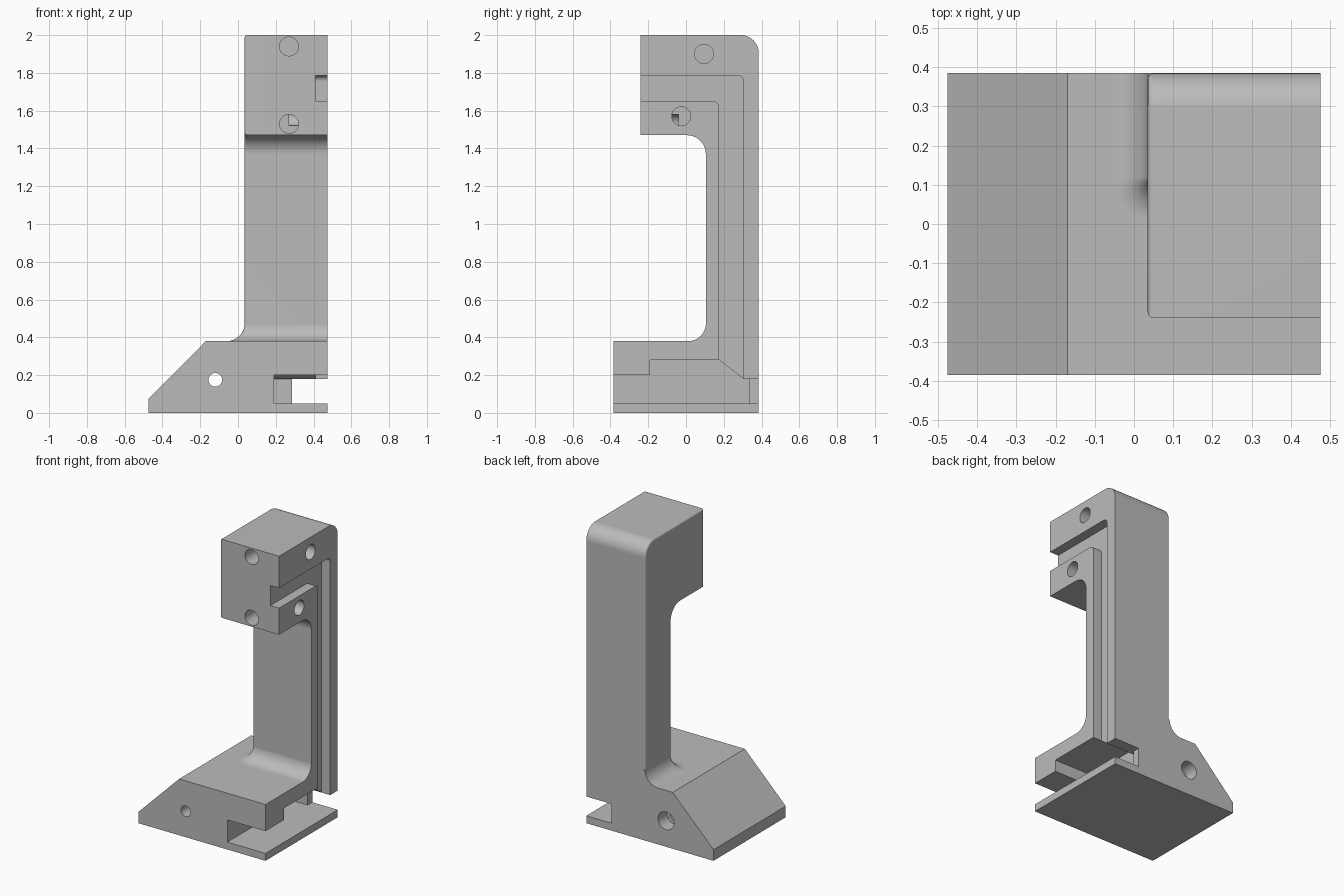
import bpy, bmesh
from math import sin, cos, pi, radians
from mathutils import Vector

if "Cube" in bpy.data.objects:
    bpy.data.objects.remove(bpy.data.objects["Cube"], do_unlink=True)

grey = bpy.data.materials.new("plain grey")
grey.use_nodes = True
grey.diffuse_color = (0.5, 0.5, 0.5, 1)
grey.node_tree.nodes["Principled BSDF"].inputs["Base Color"].default_value = (0.5, 0.5, 0.5, 1)

LEFT, RIGHT, FRONT, BACK = 0.035, 0.475, -0.385, 0.385   # column side, body limits
COLUMN_FRONT, BASE_TOP, EDGE, FILLET = 0.105, 0.38, 0.015, 0.095


def rounded(points, steps=10):
    """Outline from (u, v) or (u, v, radius) corners."""
    out = []
    for i, p in enumerate(points):
        c = Vector(p[:2])
        if len(p) == 2:
            out.append(c)
            continue
        a = (Vector(points[i - 1][:2]) - c).normalized()
        b = (Vector(points[(i + 1) % len(points)][:2]) - c).normalized()
        for k in range(steps + 1):          # right-angled corner arc
            t = k / steps * pi / 2
            out.append(c + p[2] * (a * (1 - sin(t)) + b * (1 - cos(t))))
    return out


def finish(name, bm):
    bmesh.ops.recalc_face_normals(bm, faces=bm.faces)
    mesh = bpy.data.meshes.new(name)
    bm.to_mesh(mesh)
    bm.free()
    mesh.materials.append(grey)
    ob = bpy.data.objects.new(name, mesh)
    bpy.context.collection.objects.link(ob)
    return ob


def prism(name, outline, axis, lo, hi, soften=0):
    """Extrude an outline along x or y; soften rounds the rim at lo."""
    bm = bmesh.new()
    place = (lambda p, d: (d, p.x, p.y)) if axis == "x" else (lambda p, d: (p.x, d, p.y))
    face = bm.faces.new([bm.verts.new(place(p, lo)) for p in outline])
    new = bmesh.ops.extrude_face_region(bm, geom=[face], use_keep_orig=True)["geom"]
    shift = (hi - lo, 0, 0) if axis == "x" else (0, hi - lo, 0)
    bmesh.ops.translate(bm, vec=shift, verts=[g for g in new if isinstance(g, bmesh.types.BMVert)])
    bmesh.ops.recalc_face_normals(bm, faces=bm.faces)
    if soften:
        bmesh.ops.bevel(bm, geom=list(face.edges), offset=soften, segments=4,
                        profile=0.5, affect="EDGES")
    return finish(name, bm)


def hole(axis, u, v, radius, lo, hi):
    ring = [Vector((u + radius * cos(k * pi / 20), v + radius * sin(k * pi / 20))) for k in range(40)]
    return prism("hole_cutter", ring, axis, lo, hi)


def column_flare():
    """Concave fillet between column and base, stacked from growing outlines."""
    bm = bmesh.new()
    levels = [(FILLET * (1 - cos(t)) - 0.0005, BASE_TOP + FILLET * (1 - sin(t)))
              for t in (k / 12 * pi / 2 for k in range(13))]
    levels.append((levels[-1][0], BASE_TOP - 0.05))
    rings = []
    for d, z in levels:
        x, y = LEFT - d, COLUMN_FRONT - d
        outline = rounded([(RIGHT, BACK), (x, BACK), (x, y, EDGE + d), (RIGHT, y)])
        rings.append([bm.verts.new((p.x, p.y, z)) for p in outline])
    for upper, lower in zip(rings, rings[1:]):
        for i in range(len(upper)):
            bm.faces.new((upper[i - 1], upper[i], lower[i], lower[i - 1]))
    bm.faces.new(rings[0])
    bm.faces.new(rings[-1])
    return finish("column_flare", bm)


def combine(target, other, operation):
    mod = target.modifiers.new("combine", "BOOLEAN")
    mod.operation, mod.solver, mod.object = operation, "EXACT", other
    bpy.context.view_layer.objects.active = target
    bpy.ops.object.modifier_apply(modifier=mod.name)
    bpy.data.objects.remove(other, do_unlink=True)


# Wedge-sided base
stand = prism("stand_body", rounded([(-0.475, 0), (RIGHT, 0), (RIGHT, BASE_TOP),
                                     (-0.17, BASE_TOP), (-0.475, 0.075)]), "y", FRONT, BACK)

# Column with overhanging head
column = prism("column_and_head", rounded([
    (COLUMN_FRONT, 0.3), (COLUMN_FRONT, 1.47, 0.1), (-0.24, 1.47), (-0.24, 2),
    (BACK, 2, 0.095), (BACK, 0.3)]), "x", LEFT, RIGHT, EDGE)

combine(stand, column_flare(), "UNION")
combine(stand, column, "UNION")

cutters = [
    # Cable channel down the right face
    prism("channel_cutter", rounded([
        (-0.3, 1.785), (0.305, 1.785, 0.03), (0.305, 0.1), (0.175, 0.1),
        (0.175, 1.65, 0.03), (-0.3, 1.65)]), "x", 0.41, 0.6),
    # Base slot with raised pocket and ramp
    prism("slot_cutter", rounded([
        (-0.5, 0.05), (0.335, 0.05), (0.335, 0.18), (0.305, 0.18), (0.175, 0.28),
        (-0.19, 0.28), (-0.19, 0.2), (-0.5, 0.2)]), "x", 0.19, 0.6),
    # Narrow rear outlet of the slot
    prism("outlet_cutter", rounded([(0.3, 0.05), (0.5, 0.05), (0.5, 0.18), (0.3, 0.18)]),
          "x", 0.285, 0.6),
    # Head holes, front and right
    hole("y", 0.27, 1.94, 0.05, -0.3, -0.04),
    hole("y", 0.27, 1.53, 0.05, -0.3, -0.04),
    hole("x", 0.095, 1.9, 0.05, 0.27, 0.6),
    hole("x", -0.025, 1.57, 0.05, 0.27, 0.6),
    # Base through hole, counterbored at the back
    hole("y", -0.12, 0.175, 0.036, -0.5, 0.5),
    hole("y", -0.12, 0.175, 0.06, 0.29, 0.5),
]
for cutter in cutters:
    combine(stand, cutter, "DIFFERENCE")

# Smooth fillets, crisp edges
bpy.ops.object.select_all(action="DESELECT")
stand.select_set(True)
bpy.context.view_layer.objects.active = stand
bpy.ops.object.shade_smooth_by_angle(angle=radians(30))
weighted = stand.modifiers.new("flat_normals", "WEIGHTED_NORMAL")
weighted.keep_sharp = True
